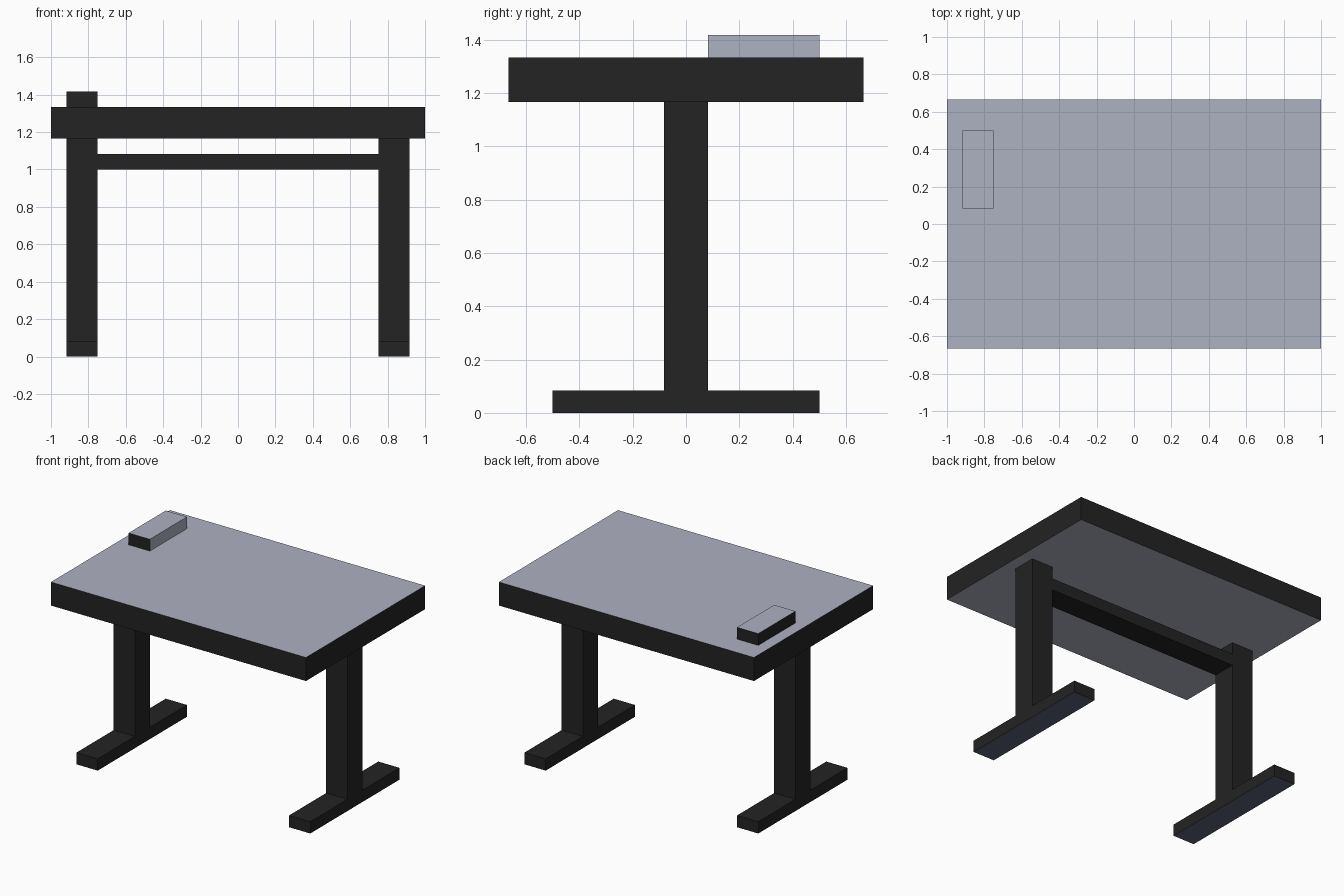
import bpy
import bmesh
from mathutils import Vector

if "Cube" in bpy.data.objects:
    bpy.data.objects.remove(bpy.data.objects["Cube"], do_unlink=True)

U = 1 / 12  # design module


def make_material(name, srgb):
    rgb = [((c / 255 + 0.055) / 1.055) ** 2.4 for c in srgb]
    mat = bpy.data.materials.new(name)
    mat.use_nodes = True
    mat.diffuse_color = (*rgb, 1)
    bsdf = mat.node_tree.nodes["Principled BSDF"]
    bsdf.inputs["Base Color"].default_value = (*rgb, 1)
    bsdf.inputs["Roughness"].default_value = 0.8
    return mat


black = make_material("matte black", (35, 35, 35))
grey = make_material("pale blue grey", (174, 178, 193))
slate = make_material("dark slate", (92, 99, 120))


def box(name, low, high, accent=None, directions=()):
    """Box between two corners in modules; faces along directions get the accent."""
    low, high = Vector(low) * U, Vector(high) * U
    centre, size = (low + high) / 2, high - low
    mesh = bpy.data.meshes.new(name)
    bm = bmesh.new()
    bmesh.ops.create_cube(bm, size=1)
    bmesh.ops.scale(bm, vec=size, verts=bm.verts)
    bm.normal_update()
    for face in bm.faces:
        if any(face.normal.dot(Vector(d)) > 0.9 for d in directions):
            face.material_index = 1
    bm.to_mesh(mesh)
    bm.free()
    mesh.materials.append(black)
    if accent:
        mesh.materials.append(accent)
    obj = bpy.data.objects.new(name, mesh)
    obj.location = centre
    bpy.context.collection.objects.link(obj)
    return obj


UP, DOWN, LEFT = (0, 0, 1), (0, 0, -1), (1, 0, 0)

# Tabletop with pale faces and a black rim
box("tabletop", (-12, -8, 14), (12, 8, 16), grey, (UP, DOWN))

# Legs and feet on both sides
for side, x in (("right", -10), ("left", 10)):
    box(side + "_leg", (x - 1, -1, 1), (x + 1, 1, 14))
    box(side + "_foot", (x - 1, -6, 0), (x + 1, 6, 1), slate, (DOWN,))

# Rail joining the legs
box("cross_rail", (-9, -1, 12), (9, 1, 13))

# Small block on the tabletop
box("desk_block", (-11, 1, 16), (-9, 6, 17), grey, (UP, LEFT))
